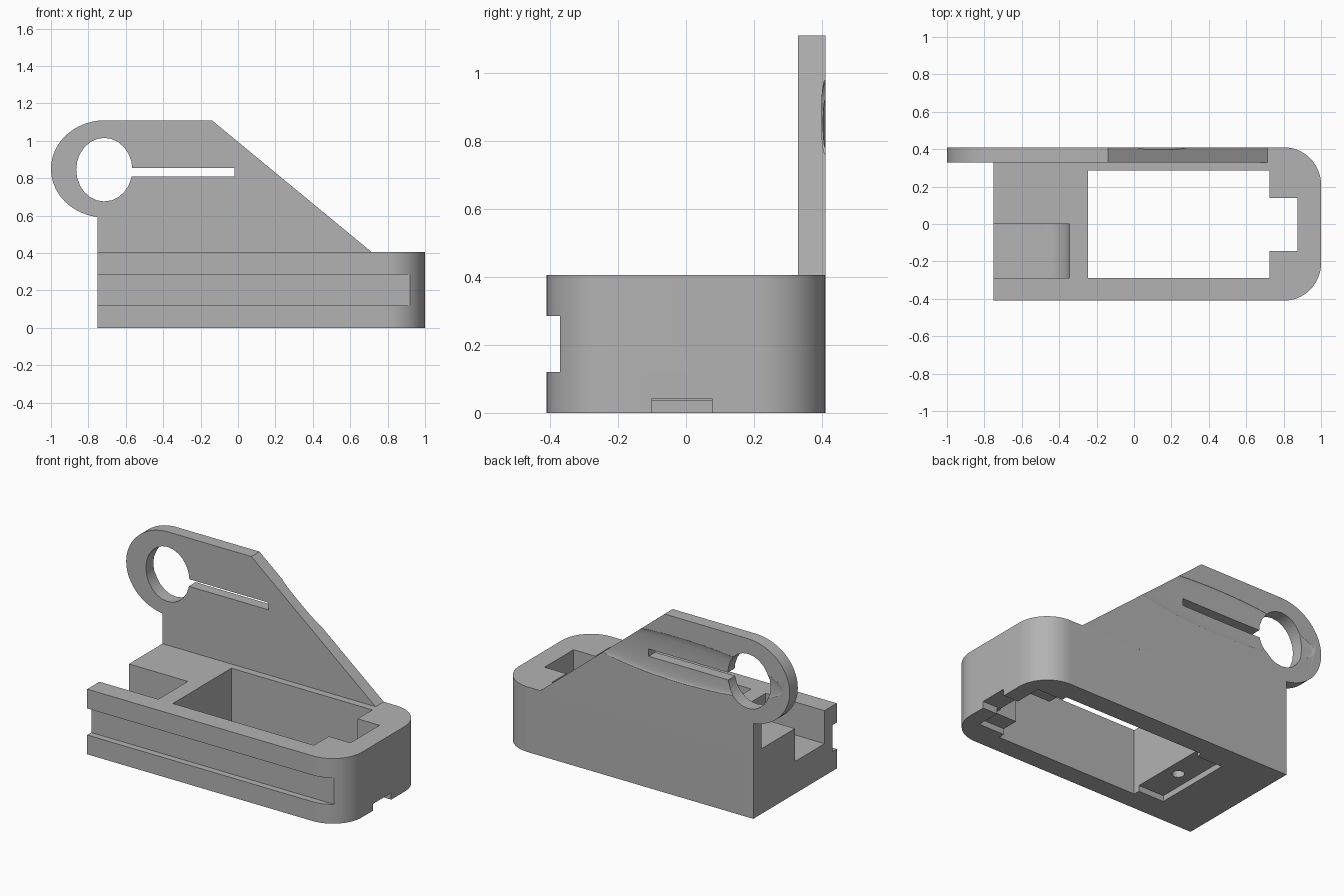
import bpy, bmesh
from math import sin, cos, pi, radians

cube = bpy.data.objects.get("Cube")
if cube:
    bpy.data.objects.remove(cube, do_unlink=True)

grey = bpy.data.materials.new("plain_grey")
grey.use_nodes = True
GREY = (0.45, 0.45, 0.45, 1)
grey.diffuse_color = GREY
grey.node_tree.nodes["Principled BSDF"].inputs["Base Color"].default_value = GREY


def arc(cx, cy, rx, ry, start, end, n=24):
    """Points along an elliptical arc, angles in degrees."""
    angles = [radians(start + (end - start) * i / n) for i in range(n + 1)]
    return [(cx + rx * cos(a), cy + ry * sin(a)) for a in angles]


def make(name, bm):
    bmesh.ops.recalc_face_normals(bm, faces=bm.faces)
    mesh = bpy.data.meshes.new(name)
    bm.to_mesh(mesh)
    bm.free()
    mesh.materials.append(grey)
    obj = bpy.data.objects.new(name, mesh)
    bpy.context.collection.objects.link(obj)
    return obj


def prism(name, points, low, high, axis="z"):
    """Extrude a profile along z, or an x-z profile along y."""
    bm = bmesh.new()
    place = (lambda a, b: (a, b, low)) if axis == "z" else (lambda a, b: (a, low, b))
    face = bm.faces.new([bm.verts.new(place(a, b)) for a, b in points])
    moved = bmesh.ops.extrude_face_region(bm, geom=[face])["geom"]
    step = (0, 0, high - low) if axis == "z" else (0, high - low, 0)
    bmesh.ops.translate(bm, vec=step, verts=[v for v in moved if isinstance(v, bmesh.types.BMVert)])
    return make(name, bm)


def box(name, x0, x1, y0, y1, z0, z1):
    return prism(name, [(x0, y0), (x1, y0), (x1, y1), (x0, y1)], z0, z1)


def cut(target, cutters):
    """Subtract each cutter in turn and discard it."""
    for cutter in cutters:
        cutter.hide_render = True
        mod = target.modifiers.new("cut", "BOOLEAN")
        mod.operation = "DIFFERENCE"
        mod.solver = "EXACT"
        mod.object = cutter
        bpy.context.view_layer.objects.active = target
        bpy.ops.object.modifier_apply(modifier=mod.name)
        bpy.data.objects.remove(cutter, do_unlink=True)


TOP, HALF = 0.405, 0.41

# Base block with two rounded corners at one end
outline = [(-0.75, HALF), (-0.75, -HALF)]
outline += arc(0.8, -0.21, 0.2, 0.2, -90, 0) + arc(0.8, 0.21, 0.2, 0.2, 0, 90)
base = prism("base_block", outline, 0, TOP)

# Side pocket with a curved inner end
pocket = [(-0.9, 0.6), (-0.9, 0.2)] + arc(-0.495, 0.35, 0.15, 0.15, -90, 0, 12) + [(-0.345, 0.6)]
cut(base, [
    box("main_opening", -0.245, 0.725, -0.29, 0.285, -0.1, 0.6),
    box("end_notch", 0.7, 0.875, -0.145, 0.14, -0.1, 0.6),
    box("front_groove", -0.9, 1.1, -0.5, -0.37, 0.12, 0.285),
    prism("side_pocket", pocket, -0.29, 0, "y"),
    box("left_flange_recess", -0.42, -0.2, -0.25, 0.25, -0.1, 0.036),
    box("right_flange_recess", 0.7, 0.9, -0.25, 0.25, -0.1, 0.036),
    box("cable_slot", 0.8, 1.1, -0.1, 0.077, -0.1, 0.042),
    prism("screw_hole", arc(-0.33, -0.015, 0.035, 0.035, 0, 345, 23), -0.1, 0.12),
])

# Upright plate with a rounded eye at one end
profile = [(-0.75, TOP), (0.715, TOP), (-0.14, 1.11)]
profile += arc(-0.71, 0.85, 0.29, 0.26, 90, 262, 40) + [(-0.75, 0.592)]
plate = prism("upright_plate", profile, 0.33, HALF, "y")

# Shallow elliptical hollow on the back of the plate
bm = bmesh.new()
bmesh.ops.create_uvsphere(bm, u_segments=64, v_segments=32, radius=1)
bmesh.ops.scale(bm, vec=(0.7, 0.015, 0.14), verts=bm.verts)
bmesh.ops.translate(bm, vec=(-0.25, HALF + 0.0003, 0.85), verts=bm.verts)
hollow = make("back_hollow", bm)

cut(plate, [
    hollow,
    prism("eye_hole", arc(-0.715, 0.846, 0.15, 0.17, 0, 345, 23), 0.2, 0.6, "y"),
    box("eye_slot", -0.6, -0.02, 0.2, 0.6, 0.81, 0.855),
])

# Smooth rounded surfaces, keep edges sharp
for obj in (base, plate):
    bpy.ops.object.select_all(action="DESELECT")
    obj.select_set(True)
    bpy.context.view_layer.objects.active = obj
    bpy.ops.object.shade_smooth_by_angle(angle=radians(25))
